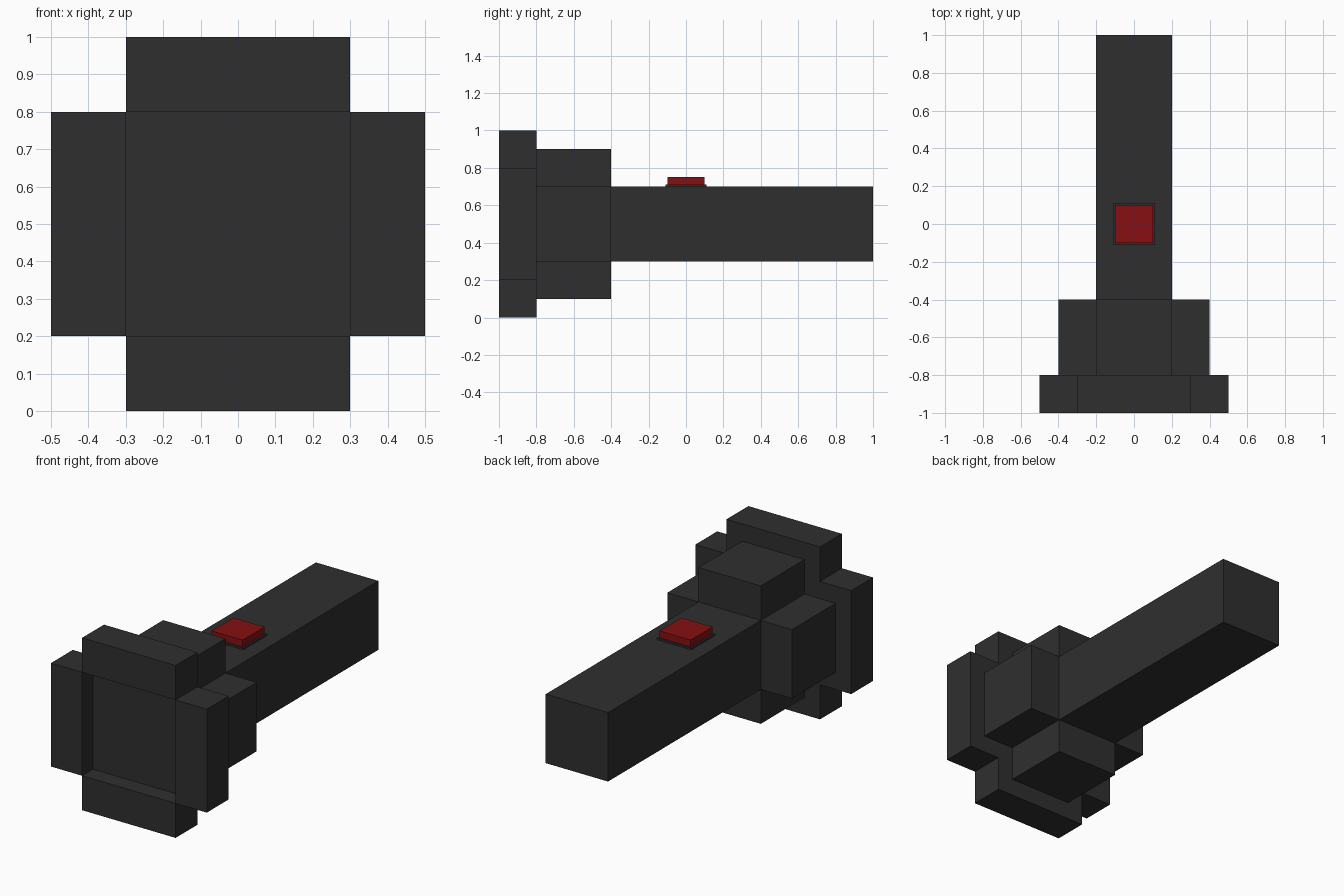
import bpy

if "Cube" in bpy.data.objects:
    bpy.data.objects.remove(bpy.data.objects["Cube"])


def material(name, rgb):
    m = bpy.data.materials.new(name)
    m.diffuse_color = (*rgb, 1)
    m.use_nodes = True
    m.node_tree.nodes["Principled BSDF"].inputs["Base Color"].default_value = m.diffuse_color
    return m


DARK = material("charcoal", (0.028, 0.028, 0.028))
RED = material("deep_red", (0.24, 0.005, 0.006))


def box(name, x, y, z, mat=DARK):
    """Box from (min, max) ranges on each axis."""
    bpy.ops.mesh.primitive_cube_add(size=1, location=[sum(r) / 2 for r in (x, y, z)])
    ob = bpy.context.object
    ob.name = name
    ob.scale = [r[1] - r[0] for r in (x, y, z)]
    bpy.ops.object.transform_apply(location=True, scale=True, rotation=False)
    ob.data.materials.append(mat)
    return ob


def arms(name, inner, outer, y):
    """Four blocks around a square core centred on z = 0.5."""
    for label, s in (("right", 1), ("left", -1)):
        box(f"{name}_{label}", sorted((s * inner, s * outer)), y,
            (0.5 - inner, 0.5 + inner))
    for label, s in (("top", 1), ("bottom", -1)):
        box(f"{name}_{label}", (-inner, inner), y,
            sorted((0.5 + s * inner, 0.5 + s * outer)))


# Handle running back from the lens
box("handle", (-0.2, 0.2), (-0.8, 1), (0.3, 0.7))

# Stepped head: collar, front rim and recessed lens
arms("collar", 0.2, 0.4, (-0.8, -0.4))
arms("rim", 0.3, 0.5, (-1, -0.8))
box("lens", (-0.3, 0.3), (-0.9, -0.8), (0.2, 0.8))

# Push button on its thin base
box("button_base", (-0.11, 0.11), (-0.11, 0.11), (0.7, 0.71))
box("button", (-0.1, 0.1), (-0.1, 0.1), (0.71, 0.75), RED)
